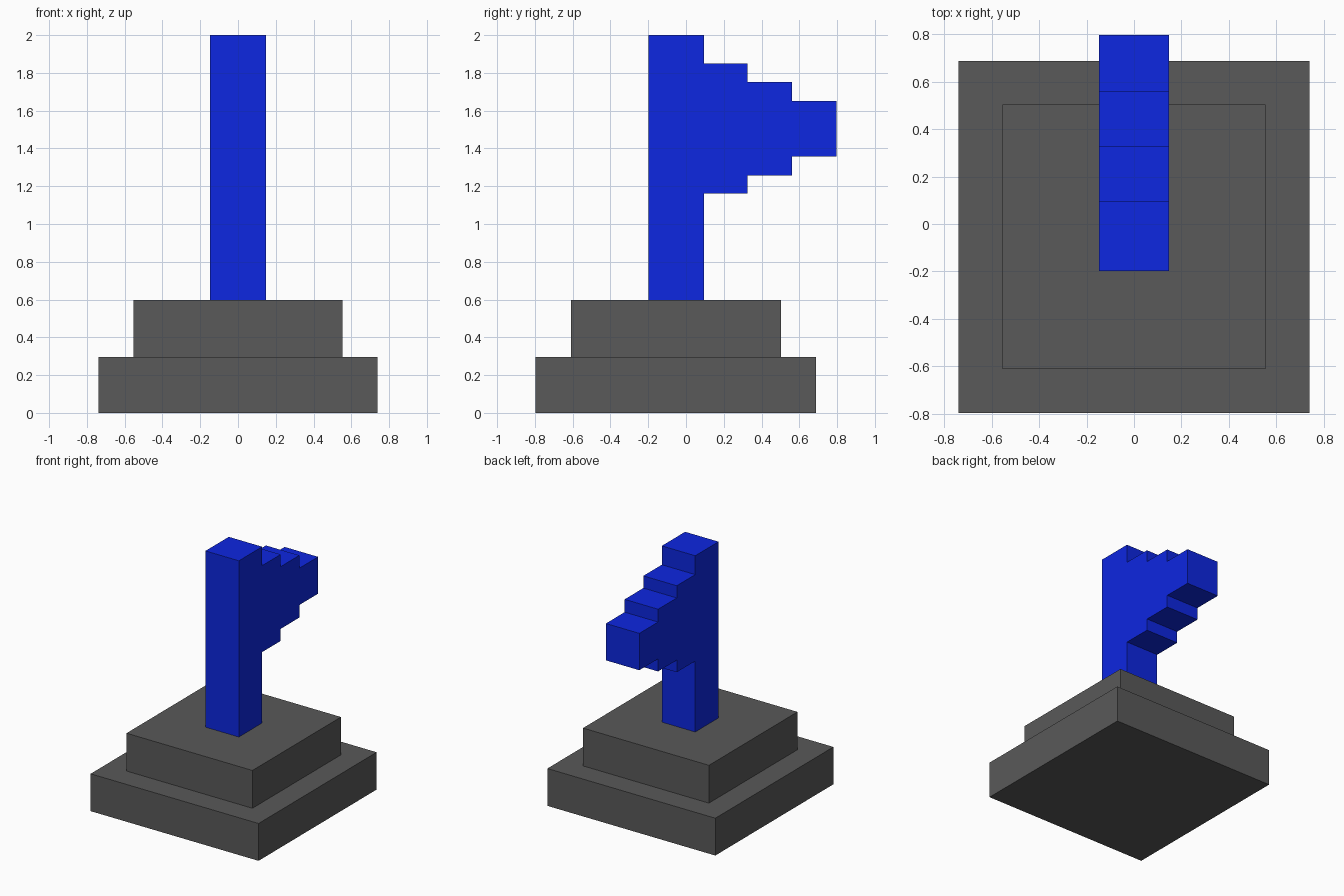
import bpy, bmesh

if "Cube" in bpy.data.objects:
    bpy.data.objects.remove(bpy.data.objects["Cube"])


def mesh_object(name, bm):
    bmesh.ops.recalc_face_normals(bm, faces=bm.faces)
    mesh = bpy.data.meshes.new(name)
    bm.to_mesh(mesh)
    bm.free()
    obj = bpy.data.objects.new(name, mesh)
    bpy.context.collection.objects.link(obj)
    return obj


def slab(name, half_x, y0, y1, z0, z1):
    bm = bmesh.new()
    bmesh.ops.create_cube(bm, size=1)
    bmesh.ops.scale(bm, vec=(2 * half_x, y1 - y0, z1 - z0), verts=bm.verts)
    bmesh.ops.translate(bm, vec=(0, (y0 + y1) / 2, (z0 + z1) / 2), verts=bm.verts)
    return mesh_object(name, bm)


# Stepped plinth
slab("lower_base", 0.739, -0.797, 0.687, 0.0, 0.297)
slab("upper_base", 0.554, -0.61, 0.503, 0.297, 0.598)

# Post with stepped pointer: side profile in (y, z), extruded across x
half_width = 0.147
profile = [(-0.199, 0.598), (0.094, 0.598)]
steps = [(0.094, 0.326, 1.162, 1.85),
         (0.326, 0.561, 1.258, 1.753),
         (0.561, 0.797, 1.358, 1.651)]
for y0, y1, low, high in steps:
    profile += [(y0, low), (y1, low)]
for y0, y1, low, high in reversed(steps):
    profile += [(y1, high), (y0, high)]
profile += [(0.094, 2.0), (-0.199, 2.0)]

bm = bmesh.new()
side = bm.faces.new([bm.verts.new((-half_width, y, z)) for y, z in profile])
ext = bmesh.ops.extrude_face_region(bm, geom=[side], use_keep_orig=True)
moved = [v for v in ext["geom"] if isinstance(v, bmesh.types.BMVert)]
bmesh.ops.translate(bm, vec=(2 * half_width, 0, 0), verts=moved)
pointer = mesh_object("post_and_pointer", bm)

blue = bpy.data.materials.new("blue")
blue.diffuse_color = (0.004, 0.02, 0.75, 1)
blue.use_nodes = True
blue.node_tree.nodes["Principled BSDF"].inputs["Base Color"].default_value = blue.diffuse_color
pointer.data.materials.append(blue)

# Dark grey for the plinth
grey = bpy.data.materials.new("dark_grey")
grey.diffuse_color = (0.1, 0.1, 0.1, 1)
grey.use_nodes = True
grey.node_tree.nodes["Principled BSDF"].inputs["Base Color"].default_value = grey.diffuse_color
for name in ("lower_base", "upper_base"):
    bpy.data.objects[name].data.materials.append(grey)
